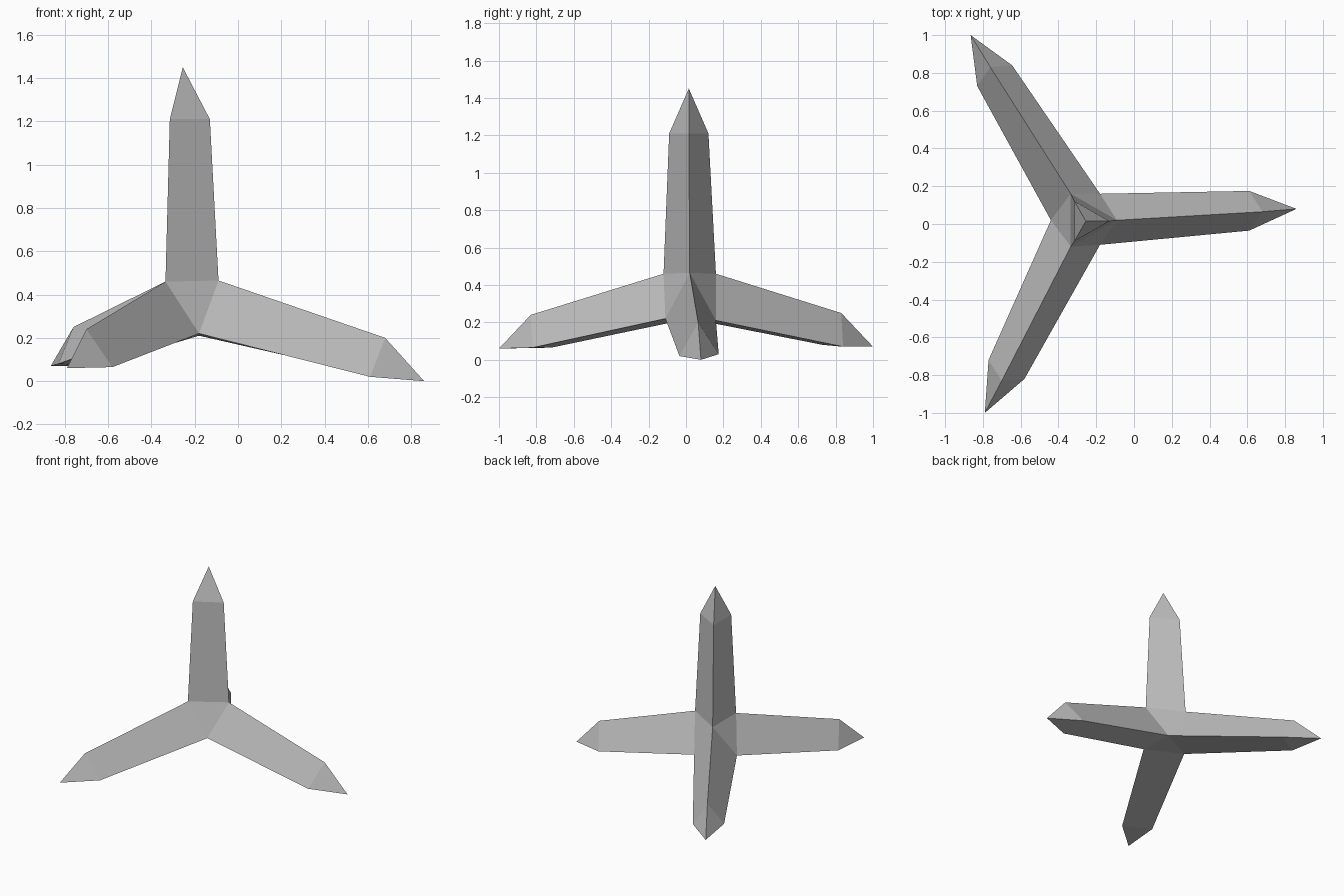
import bpy
import bmesh

cube = bpy.data.objects.get("Cube")
if cube:
    bpy.data.objects.remove(cube, do_unlink=True)

# Plain grey finish
grey = bpy.data.materials.new("plain_grey")
grey.use_nodes = True
colour = (0.52, 0.52, 0.52, 1)
grey.diffuse_color = colour
grey.node_tree.nodes["Principled BSDF"].inputs["Base Color"].default_value = colour

bm = bmesh.new()

# Octahedral hub: three upper corners and three lower corners
hub = {
    "top_back": (-0.335, 0.16, 0.46),
    "top_front": (-0.335, -0.12, 0.46),
    "top_left": (-0.09, 0.02, 0.465),
    "low_front": (-0.18, -0.11, 0.22),
    "low_back": (-0.18, 0.16, 0.21),
    "low_right": (-0.44, 0.02, 0.22),
}
corner = {name: bm.verts.new(co) for name, co in hub.items()}


def face(*verts):
    bm.faces.new(verts)


def spike(base, shoulder, tip):
    """Tapered three-sided arm from a hub face, closed by a pointed end."""
    root = [corner[name] for name in base]
    ring = [bm.verts.new(co) for co in shoulder]
    point = bm.verts.new(tip)
    for i in range(3):
        j = (i + 1) % 3
        face(root[i], root[j], ring[j], ring[i])
        face(ring[i], ring[j], point)


# Upright spike
spike(("top_back", "top_front", "top_left"),
      [(-0.315, 0.12, 1.21), (-0.315, -0.09, 1.21), (-0.13, 0.015, 1.21)],
      (-0.255, 0.015, 1.45))
# Left leg
spike(("top_left", "low_front", "low_back"),
      [(0.68, 0.065, 0.2), (0.61, -0.035, 0.02), (0.61, 0.175, 0.03)],
      (0.86, 0.08, 0))
# Front right leg
spike(("top_front", "low_right", "low_front"),
      [(-0.7, -0.83, 0.24), (-0.77, -0.72, 0.065), (-0.58, -0.82, 0.065)],
      (-0.79, -1, 0.06))
# Back right leg
spike(("top_back", "low_back", "low_right"),
      [(-0.76, 0.83, 0.25), (-0.645, 0.84, 0.07), (-0.83, 0.73, 0.08)],
      (-0.865, 1, 0.07))

# Hub faces left open between the spikes
for names in (("top_front", "top_left", "low_front"),
              ("top_left", "top_back", "low_back"),
              ("top_back", "top_front", "low_right"),
              ("low_front", "low_back", "low_right")):
    face(*(corner[n] for n in names))

bmesh.ops.recalc_face_normals(bm, faces=bm.faces)
mesh = bpy.data.meshes.new("four_pointed_spike")
bm.to_mesh(mesh)
bm.free()
mesh.materials.append(grey)
body = bpy.data.objects.new("four_pointed_spike", mesh)
bpy.context.collection.objects.link(body)
